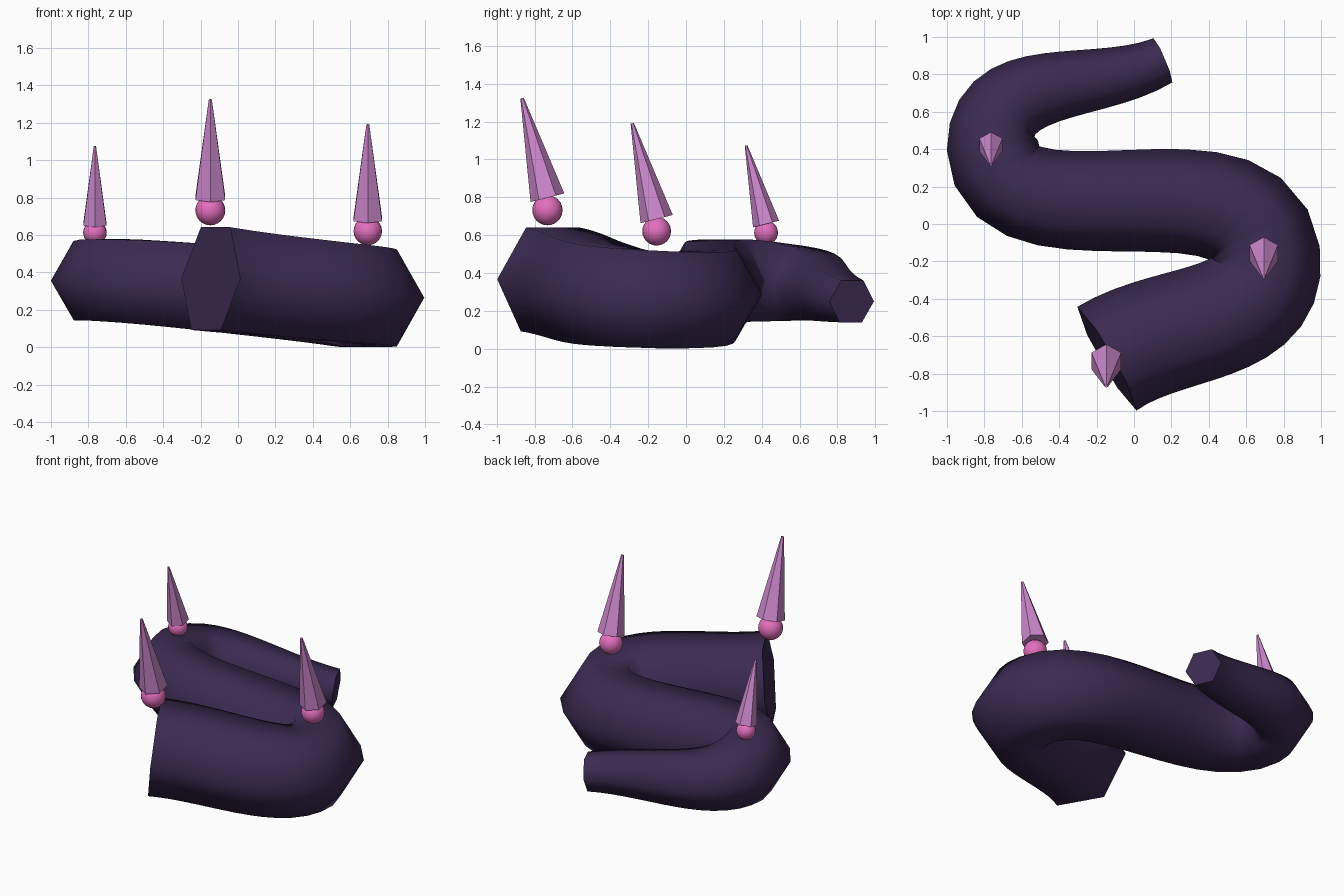
import bpy, bmesh, math
from mathutils import Vector, Matrix
from mathutils.geometry import interpolate_bezier

if "Cube" in bpy.data.objects:
    bpy.data.objects.remove(bpy.data.objects["Cube"])


def material(name, rgb):
    m = bpy.data.materials.new(name)
    m.diffuse_color = (*rgb, 1)
    m.use_nodes = True
    m.node_tree.nodes["Principled BSDF"].inputs["Base Color"].default_value = m.diffuse_color
    return m


body_mat = material("dark_purple", (0.045, 0.024, 0.085))
spike_mat = material("pale_violet", (0.62, 0.25, 0.62))
ball_mat = material("pink", (0.78, 0.16, 0.52))


def finish(bm, name, mat):
    mesh = bpy.data.meshes.new(name)
    bm.to_mesh(mesh)
    bm.free()
    mesh.materials.append(mat)
    ob = bpy.data.objects.new(name, mesh)
    bpy.context.collection.objects.link(ob)
    return ob


# Winding body: control points with radius, joined by smooth bezier spans
pts = [Vector(p) for p in ((-0.145, -0.72, 0.367), (0.70, -0.17, 0.26),
                           (-0.757, 0.42, 0.356), (0.155, 0.875, 0.25))]
radii = [0.319, 0.297, 0.245, 0.128]
STEPS, SIDES = 14, 6


def tangent(i):
    t = Vector()
    if i > 0:
        t += (pts[i] - pts[i - 1]).normalized()
    if i < len(pts) - 1:
        t += (pts[i + 1] - pts[i]).normalized()
    return t.normalized()


path = []
for i in range(len(pts) - 1):
    a, b = pts[i], pts[i + 1]
    h = (b - a).length / 2.5614
    span = interpolate_bezier(a, a + tangent(i) * h, b - tangent(i + 1) * h, b, STEPS + 1)
    for k, p in enumerate(span):
        if i and k == 0:
            continue
        f = k / STEPS
        path.append((Vector(p), radii[i] * (1 - f) + radii[i + 1] * f))

bm = bmesh.new()
rings = []
for k, (p, r) in enumerate(path):
    t = (path[min(k + 1, len(path) - 1)][0] - path[max(k - 1, 0)][0]).normalized()
    side = t.cross(Vector((0, 0, 1))).normalized()
    up = side.cross(t)
    rings.append([bm.verts.new(p + r * (side * math.cos(j * math.tau / SIDES)
                                        + up * math.sin(j * math.tau / SIDES)))
                  for j in range(SIDES)])
for r0, r1 in zip(rings, rings[1:]):
    for j in range(SIDES):
        n = (j + 1) % SIDES
        bm.faces.new((r0[j], r0[n], r1[n], r1[j])).smooth = True
# Flat end caps with crisp rims
for ring in (rings[0][::-1], rings[-1]):
    cap = bm.faces.new(ring)
    for e in cap.edges:
        e.smooth = False
bmesh.ops.recalc_face_normals(bm, faces=bm.faces)
finish(bm, "winding_body", body_mat)


# Ball with a leaning six-sided spike: ball centre, ball radius, base lift, base radius, length
def spike(tag, centre, ball_r, lift, base_r, length):
    bm = bmesh.new()
    bmesh.ops.create_uvsphere(bm, u_segments=20, v_segments=12, radius=ball_r,
                              matrix=Matrix.Translation(centre))
    for f in bm.faces:
        f.smooth = True
    finish(bm, "ball_" + tag, ball_mat)

    bm = bmesh.new()
    place = (Matrix.Translation(Vector(centre) + Vector((0, 0, lift)))
             @ Matrix.Rotation(math.radians(14.3), 4, 'X')
             @ Matrix.Translation((0, 0, length / 2)))
    bmesh.ops.create_cone(bm, cap_ends=True, segments=6, radius1=base_r,
                          radius2=base_r * 0.1, depth=length, matrix=place)
    finish(bm, "spike_" + tag, spike_mat)


spike("front", (-0.148, -0.732, 0.732), 0.080, 0.066, 0.092, 0.543)
spike("middle", (0.694, -0.155, 0.621), 0.076, 0.064, 0.088, 0.522)
spike("rear", (-0.765, 0.423, 0.613), 0.063, 0.046, 0.071, 0.428)
